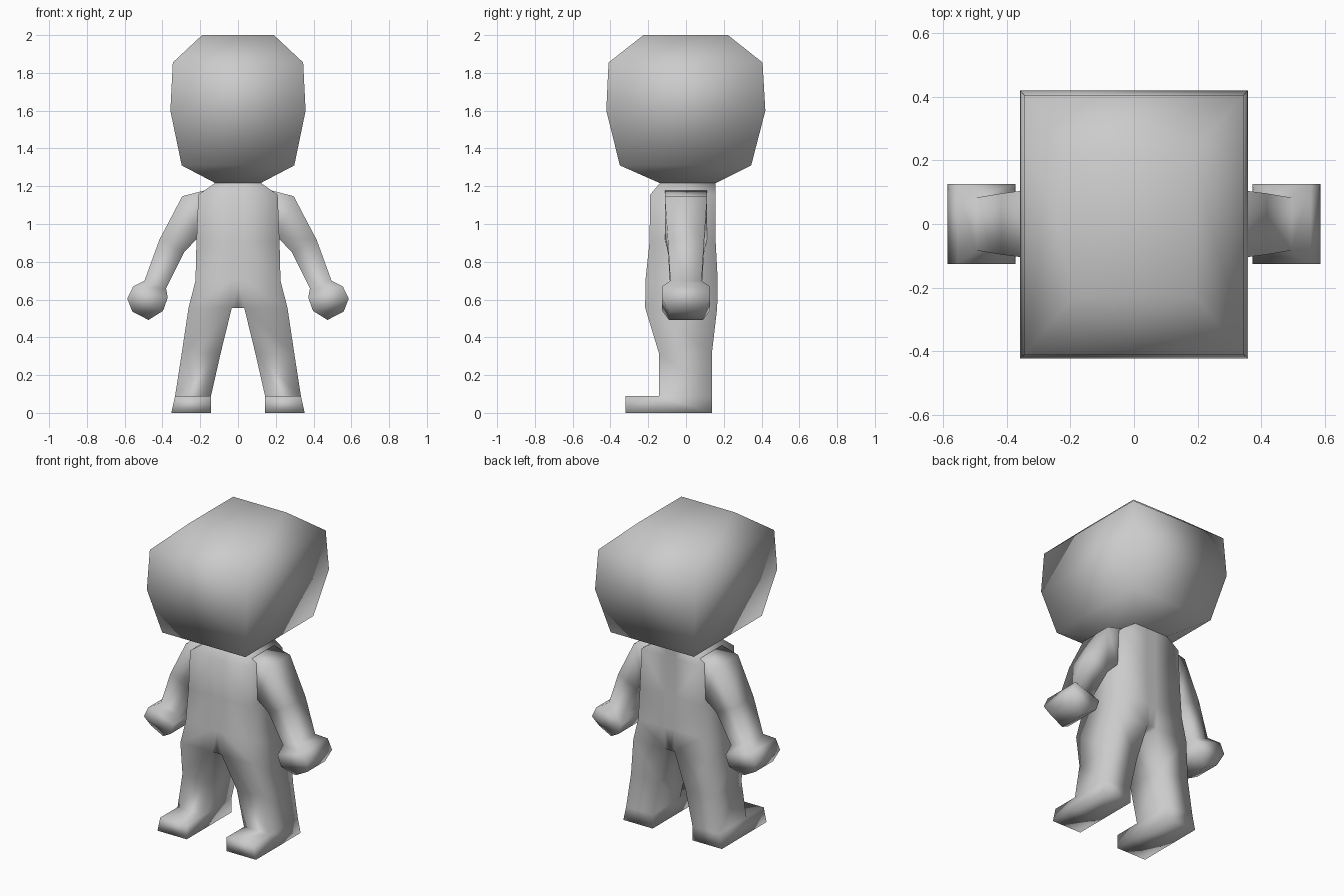
import bpy, bmesh

if "Cube" in bpy.data.objects:
    bpy.data.objects.remove(bpy.data.objects["Cube"])

grey = bpy.data.materials.new("plain_grey")
grey.diffuse_color = (0.6, 0.6, 0.6, 1)
grey.use_nodes = True
grey.node_tree.nodes["Principled BSDF"].inputs["Base Color"].default_value = grey.diffuse_color


def loft(bm, rings, cap_start=True, cap_end=True, closed=True):
    """Skin a list of point rings with quads."""
    rows = [[bm.verts.new(p) for p in ring] for ring in rings]
    n = len(rows[0])
    for a, b in zip(rows, rows[1:]):
        for i in range(n if closed else n - 1):
            j = (i + 1) % n
            bm.faces.new((a[i], a[j], b[j], b[i]))
    if cap_start:
        bm.faces.new(rows[0])
    if cap_end:
        bm.faces.new(rows[-1])
    return rows


def finish(name, bm, mirror=False):
    bmesh.ops.remove_doubles(bm, verts=bm.verts[:], dist=0.0005)
    if mirror:
        copy = bmesh.ops.duplicate(bm, geom=bm.verts[:] + bm.edges[:] + bm.faces[:])["geom"]
        for v in copy:
            if isinstance(v, bmesh.types.BMVert):
                v.co.x = -v.co.x
        bmesh.ops.remove_doubles(bm, verts=bm.verts[:], dist=0.0005)
    bmesh.ops.recalc_face_normals(bm, faces=bm.faces[:])
    mesh = bpy.data.meshes.new(name)
    bm.to_mesh(mesh)
    bm.free()
    mesh.shade_smooth()
    mesh.materials.append(grey)
    obj = bpy.data.objects.new(name, mesh)
    bpy.context.collection.objects.link(obj)
    return obj


def rect(x0, x1, y0, y1, z):
    return [(x0, y0, z), (x1, y0, z), (x1, y1, z), (x0, y1, z)]


# Head: stacked rectangles (half width, front, back, height)
bm = bmesh.new()
loft(bm, [rect(-w, w, f, b, z) for w, f, b, z in (
    (0.117, -0.135, 0.155, 1.215), (0.298, -0.35, 0.345, 1.31),
    (0.358, -0.422, 0.42, 1.60), (0.345, -0.41, 0.405, 1.855),
    (0.19, -0.225, 0.222, 2.0))])
finish("head", bm)

# Torso half: open skin from neck to crotch, with a narrow centre strip
GAP = 0.033
bm = bmesh.new()
torso = [[(0, f, z), (GAP, f, z), (w, f, z), (w, b, z), (GAP, b, z), (0, b, z)]
         for w, f, b, z in (
    (0.117, -0.135, 0.157, 1.22), (0.21, -0.19, 0.155, 1.155),
    (0.22, -0.193, 0.157, 0.905), (0.225, -0.215, 0.168, 0.70),
    (0.262, -0.216, 0.165, 0.556))]
rows = loft(bm, torso, False, False, closed=False)
low = rows[-1]
bm.faces.new((low[0], low[1], low[4], low[5]))  # crotch

# Leg, with the toe pulled out of the ankle's front face
loft(bm, [rect(*r) for r in (
    (GAP, 0.262, -0.216, 0.165, 0.556), (0.092, 0.298, -0.143, 0.137, 0.315),
    (0.143, 0.333, -0.143, 0.137, 0.09), (0.143, 0.353, -0.143, 0.137, 0.0))],
    cap_start=False)
ankle = [f for f in bm.faces
         if all(v.co.z < 0.1 and v.co.y < -0.1 for v in f.verts)]
toe = bmesh.ops.extrude_discrete_faces(bm, faces=ankle)["faces"]
bmesh.ops.translate(bm, verts=toe[0].verts[:], vec=(0, -0.177, 0))
finish("body_and_legs", bm, mirror=True)

# Arm and hand: rings given by outer (x, z), inner (x, z) and half depth
arm = (
    ((0.11, 1.195), (0.17, 0.96), 0.112),
    ((0.295, 1.147), (0.215, 0.925), 0.112),
    ((0.417, 0.915), (0.285, 0.85), 0.096),
    ((0.495, 0.70), (0.381, 0.66), 0.083),
    ((0.555, 0.67), (0.372, 0.61), 0.126),
    ((0.586, 0.605), (0.397, 0.54), 0.126),
    ((0.56, 0.537), (0.474, 0.492), 0.09))
bm = bmesh.new()
loft(bm, [[(o[0], -d, o[1]), (o[0], d, o[1]), (i[0], d, i[1]), (i[0], -d, i[1])]
          for o, i, d in arm])
finish("arms_and_hands", bm, mirror=True)
